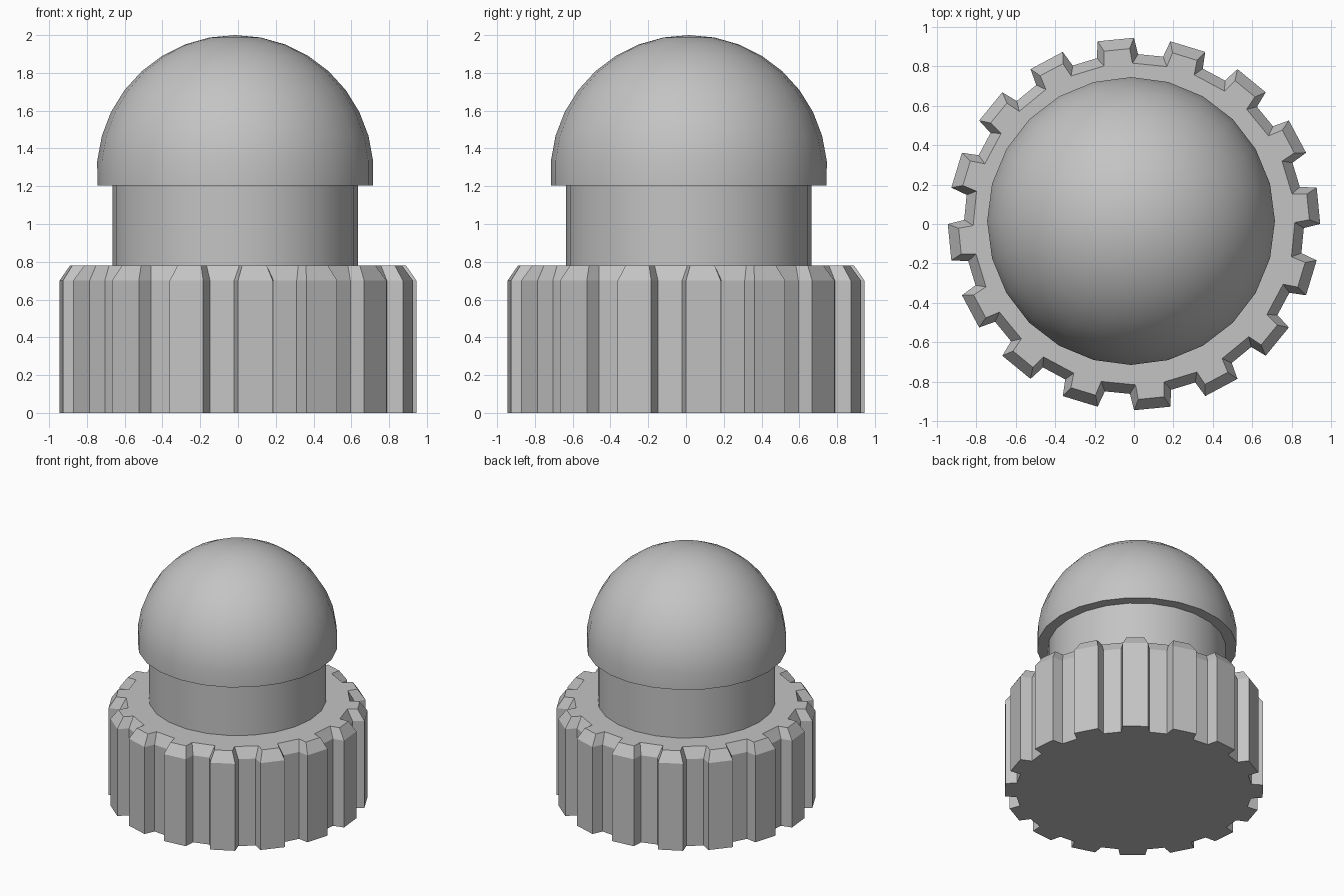
import bpy
import bmesh
from math import sin, cos, radians, pi

cube = bpy.data.objects.get("Cube")
if cube:
    bpy.data.objects.remove(cube, do_unlink=True)

GREY = (0.55, 0.55, 0.55, 1.0)
grey = bpy.data.materials.new("plain grey")
grey.use_nodes = True
grey.diffuse_color = GREY
shader = next(n for n in grey.node_tree.nodes if n.type == "BSDF_PRINCIPLED")
shader.inputs["Base Color"].default_value = GREY

TEETH = 16
SEGMENTS = 24


def skin(name, rings, smooth):
    """Join equal-length point rings, bottom to top, and cap both ends."""
    bm = bmesh.new()
    loops = [[bm.verts.new(p) for p in ring] for ring in rings]
    for low, high in zip(loops, loops[1:]):
        count = len(low)
        for i in range(count):
            j = (i + 1) % count
            bm.faces.new((low[i], low[j], high[j], high[i]))
    bm.faces.new(loops[0][::-1])
    bm.faces.new(loops[-1])
    bmesh.ops.remove_doubles(bm, verts=bm.verts, dist=0.0001)
    bmesh.ops.recalc_face_normals(bm, faces=bm.faces)
    mesh = bpy.data.meshes.new(name)
    bm.to_mesh(mesh)
    bm.free()
    mesh.materials.append(grey)
    obj = bpy.data.objects.new(name, mesh)
    bpy.context.collection.objects.link(obj)
    if smooth:
        bpy.ops.object.select_all(action="DESELECT")
        obj.select_set(True)
        bpy.context.view_layer.objects.active = obj
        bpy.ops.object.shade_smooth_by_angle(angle=radians(30))
    return obj


def gear_ring(z, root, root_half, tip, tip_half):
    """Toothed outline; the half widths are in degrees."""
    corners = ((root, -root_half), (tip, -tip_half), (tip, tip_half), (root, root_half))
    points = []
    for tooth in range(TEETH):
        middle = (tooth + 0.25) * 360 / TEETH
        for radius, offset in corners:
            a = radians(middle + offset)
            points.append((radius * cos(a), radius * sin(a), z))
    return points


def round_ring(z, radius):
    """Circle about the slightly offset axis of the upper parts."""
    steps = [2 * pi * i / SEGMENTS for i in range(SEGMENTS)]
    return [(radius * cos(a) - 0.015, radius * sin(a) + 0.015, z) for a in steps]


# Toothed base with a chamfered top
outline = (0.862, 7.0, 0.945, 5.625)
skin("toothed_base", [
    gear_ring(0, *outline),
    gear_ring(0.70, *outline),
    gear_ring(0.78, 0.816, 5.1, 0.89, 4.2),
], False)

# Neck
skin("neck", [round_ring(0.77, 0.65), round_ring(1.21, 0.65)], True)

# Domed cap with a short straight skirt
dome = [round_ring(1.205, 0.73)]
for k in range(9):
    a = radians(5 + 85 * k / 8)
    dome.append(round_ring(1.27 + 0.73 * sin(a), max(0.733 * cos(a), 0.0)))
skin("domed_cap", dome, True)
